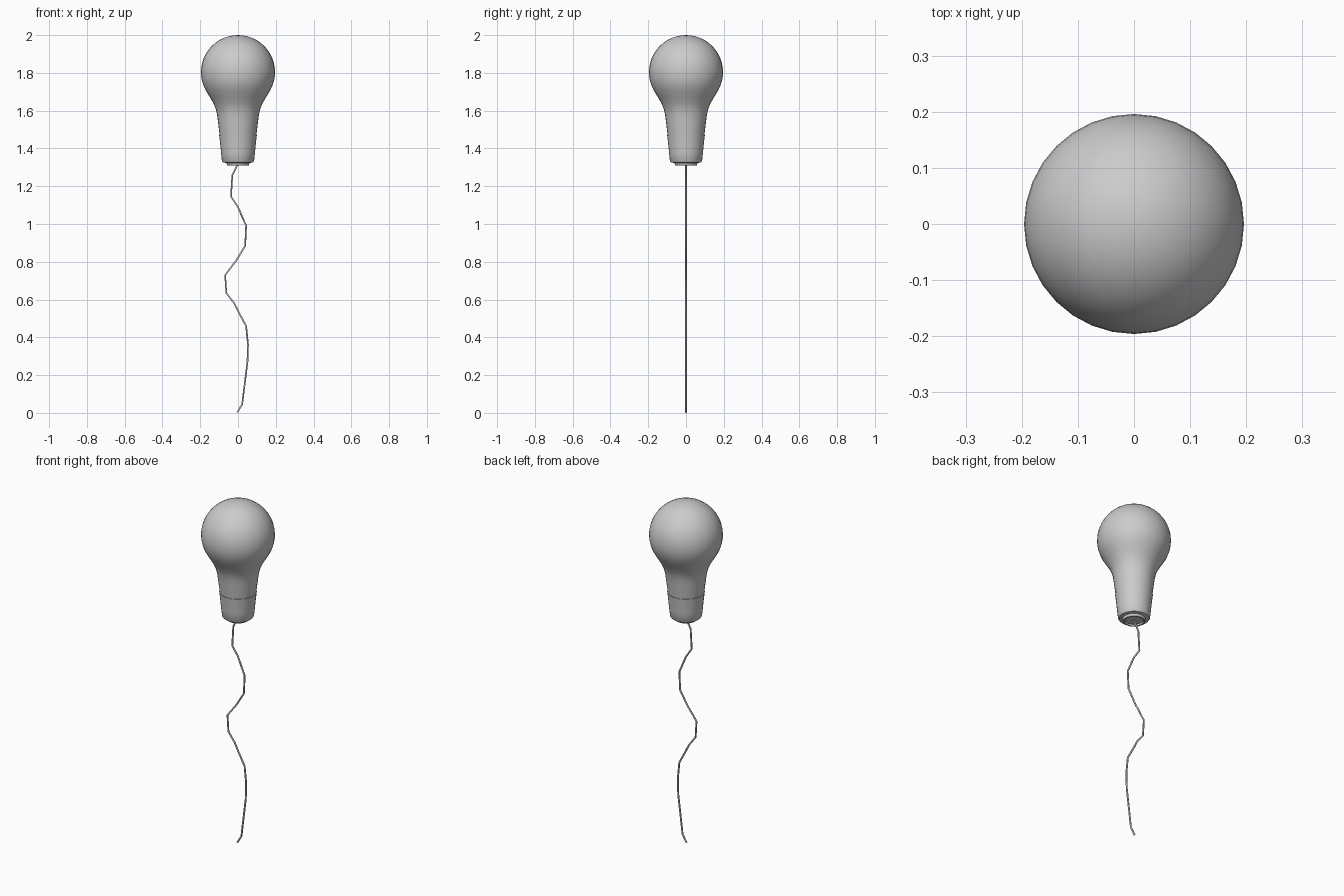
import bpy, bmesh
from math import sin, cos, pi, radians

cube = bpy.data.objects.get("Cube")
if cube:
    bpy.data.objects.remove(cube)

grey = bpy.data.materials.new("light_grey")
grey.use_nodes = True
COLOUR = (0.6, 0.6, 0.6, 1)
grey.diffuse_color = COLOUR
grey.node_tree.nodes["Principled BSDF"].inputs["Base Color"].default_value = COLOUR


def lathe(name, profile, sides=32):
    """Spin a (radius, height) profile about the z axis."""
    bm = bmesh.new()
    verts = [bm.verts.new((r, 0, z)) for r, z in profile]
    edges = [bm.edges.new(pair) for pair in zip(verts, verts[1:])]
    bmesh.ops.spin(bm, geom=verts + edges, cent=(0, 0, 0), axis=(0, 0, 1),
                   angle=2 * pi, steps=sides, use_merge=True)
    bmesh.ops.remove_doubles(bm, verts=bm.verts, dist=0.0002)
    bmesh.ops.recalc_face_normals(bm, faces=bm.faces)
    mesh = bpy.data.meshes.new(name)
    bm.to_mesh(mesh)
    bm.free()
    obj = bpy.data.objects.new(name, mesh)
    bpy.context.collection.objects.link(obj)
    mesh.materials.append(grey)
    bpy.ops.object.select_all(action='DESELECT')
    obj.select_set(True)
    bpy.context.view_layer.objects.active = obj
    bpy.ops.object.shade_smooth_by_angle(angle=radians(40))
    return obj


# Round globe flowing into a tapered neck
RADIUS, CENTRE = 0.196, 1.804
dome = [(RADIUS * sin(a), CENTRE + RADIUS * cos(a))
        for a in (radians(120) * i / 16 for i in range(17))]
neck = [(0.148, 1.67), (0.130, 1.64), (0.118, 1.61), (0.111, 1.58),
        (0.107, 1.55), (0.102, 1.51), (0.097, 1.47)]
lathe("globe", dome + neck)

# Cap sleeve with a fine ledge on top and a stepped, recessed underside
lathe("cap", [(0.090, 1.471), (0.100, 1.471), (0.096, 1.44), (0.090, 1.38),
              (0.085, 1.333), (0.080, 1.326), (0.062, 1.323),
              (0.057, 1.310), (0.050, 1.310), (0.046, 1.318), (0, 1.318)])

# Wavy cord hanging in the front plane
path = [(0, 1.318), (-.03, 1.26), (-.037, 1.145), (0, 1.09), (.043, .99),
        (.038, .885), (-.007, .81), (-.068, .73), (-.062, .635), (-.02, .58),
        (.005, .53), (.043, .46), (.053, .36), (.05, .27), (.035, .15),
        (.022, .045), (-.004, .003)]
curve = bpy.data.curves.new("cord", 'CURVE')
curve.dimensions = '3D'
curve.bevel_depth = 0.005
curve.bevel_resolution = 1
curve.use_fill_caps = True
spline = curve.splines.new('POLY')
spline.points.add(len(path) - 1)
for point, (x, z) in zip(spline.points, path):
    point.co = (x, 0, z, 1)
curve.materials.append(grey)
bpy.context.collection.objects.link(bpy.data.objects.new("cord", curve))
